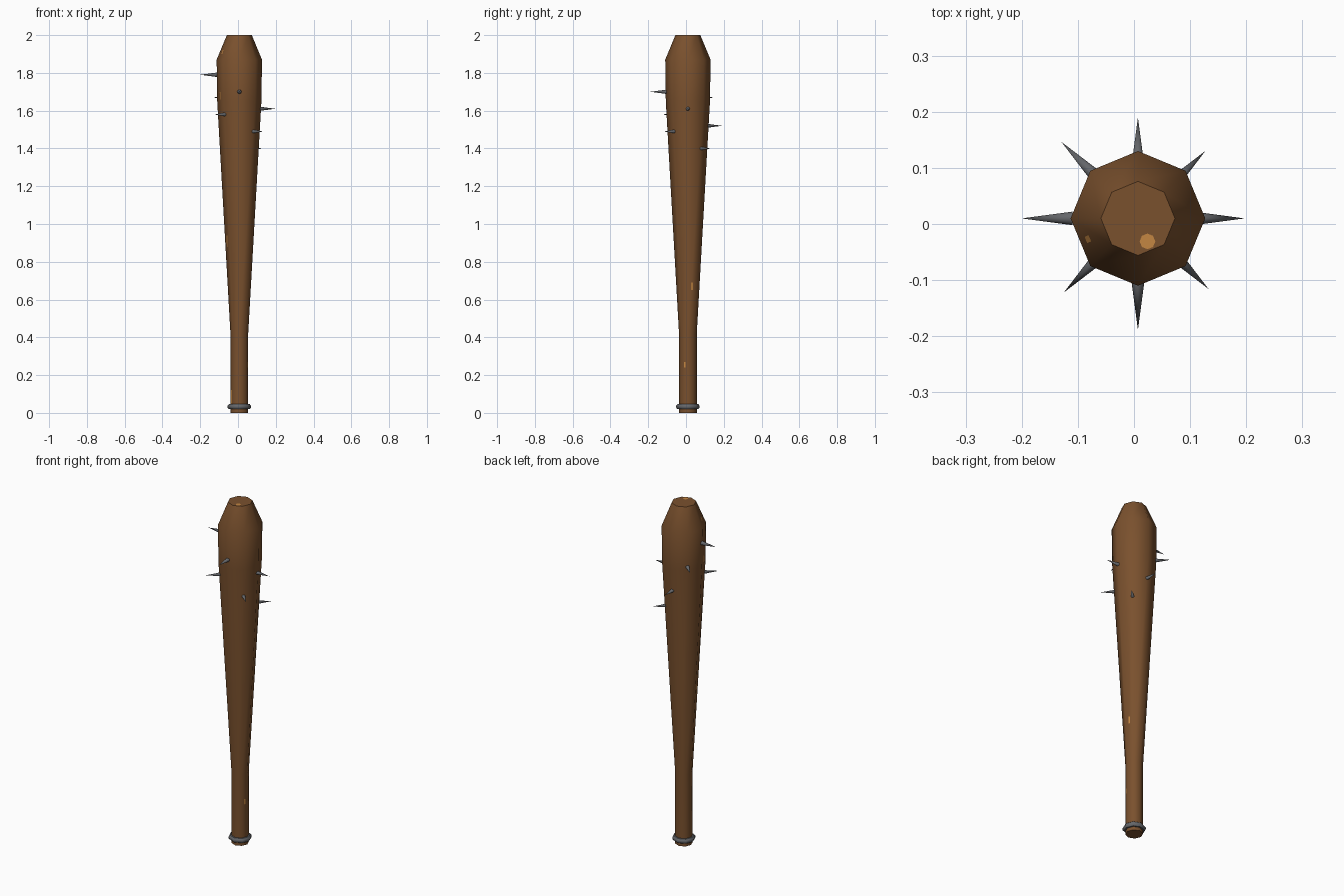
import bpy, bmesh, math
from mathutils import Matrix, Vector

if "Cube" in bpy.data.objects:
    bpy.data.objects.remove(bpy.data.objects["Cube"])

CX, CY = 0.007, 0.01
PROFILE = [(0.047, 0), (0.047, 0.42), (0.117, 1.65), (0.12, 1.87), (0.066, 2.0)]


def material(name, rgb):
    m = bpy.data.materials.new(name)
    m.diffuse_color = (*rgb, 1)
    m.use_nodes = True
    m.node_tree.nodes["Principled BSDF"].inputs["Base Color"].default_value = m.diffuse_color
    return m


wood = material("brown wood", (0.195, 0.082, 0.027))
light_wood = material("light wood", (0.55, 0.24, 0.055))
iron = material("grey iron", (0.13, 0.135, 0.145))


def finish(bm, name, mat, angle):
    bmesh.ops.recalc_face_normals(bm, faces=bm.faces)
    me = bpy.data.meshes.new(name)
    bm.to_mesh(me)
    bm.free()
    me.materials.append(mat)
    ob = bpy.data.objects.new(name, me)
    bpy.context.collection.objects.link(ob)
    bpy.ops.object.select_all(action='DESELECT')
    ob.select_set(True)
    bpy.context.view_layer.objects.active = ob
    bpy.ops.object.shade_smooth_by_angle(angle=math.radians(angle))
    return ob


def lathe(name, profile, mat, sides=8, closed=False, angle=48):
    """Turn a (radius, height) profile around the club axis."""
    bm = bmesh.new()
    rings = []
    for r, z in profile:
        rings.append([bm.verts.new((CX + r * math.cos(2 * math.pi * i / sides),
                                    CY + r * math.sin(2 * math.pi * i / sides), z))
                      for i in range(sides)])
    pairs = list(zip(rings, rings[1:]))
    if closed:
        pairs.append((rings[-1], rings[0]))
    for a, b in pairs:
        for i in range(sides):
            j = (i + 1) % sides
            bm.faces.new((a[i], a[j], b[j], b[i]))
    if not closed:
        bm.faces.new(rings[0])
        bm.faces.new(rings[-1])
    return finish(bm, name, mat, angle)


# Tapered eight-sided club
lathe("club_body", PROFILE, wood)

# Iron ring near the bottom of the grip
lathe("grip_ring", [(0.044, 0.02), (0.055, 0.02), (0.062, 0.028),
                    (0.062, 0.038), (0.055, 0.046), (0.044, 0.046)],
      iron, closed=True)


def radius(z):
    for (r0, z0), (r1, z1) in zip(PROFILE, PROFILE[1:]):
        if z <= z1:
            return r0 + (r1 - r0) * (z - z0) / (z1 - z0)


def worn_streak(name, deg, z0, z1, width):
    """Thin light streak lying on the flat side of the club facing deg."""
    a = math.radians(deg)
    d, t = Vector((math.cos(a), math.sin(a), 0)), Vector((-math.sin(a), math.cos(a), 0))
    bm = bmesh.new()
    vs = []
    for z, s in ((z0, -1), (z0, 1), (z1, 1), (z1, -1)):
        p = d * (radius(z) * math.cos(math.pi / 8) + 0.001) + t * s * width / 2
        vs.append(bm.verts.new((CX + p.x, CY + p.y, z)))
    bm.faces.new(vs)
    finish(bm, name, light_wood, 30)


# Worn light streaks on the sides and a patch on the top
for n, (deg, z0, z1, w) in enumerate([(202.5, 0.88, 0.94, 0.012), (202.5, 0.05, 0.12, 0.012),
                                      (337.5, 0.24, 0.27, 0.008), (22.5, 0.65, 0.69, 0.01),
                                      (202.5, 1.66, 1.70, 0.012), (202.5, 1.90, 1.92, 0.012)]):
    worn_streak(f"worn_streak_{n + 1}", deg, z0, z1, w)
bm = bmesh.new()
bmesh.ops.create_circle(bm, cap_ends=True, segments=8, radius=0.014,
                        matrix=Matrix.Translation((0.024, -0.031, 2.0005)))
finish(bm, "worn_top_patch", light_wood, 30)

# Spikes in two spirals: (angle, height, distance of tip from axis)
spikes = [(180, 1.79, 0.207), (270, 1.70, 0.199), (0, 1.61, 0.190), (90, 1.52, 0.180),
          (135, 1.67, 0.193), (225, 1.58, 0.187), (315, 1.49, 0.178), (45, 1.40, 0.170)]
LENGTH = 0.09
for n, (deg, z, tip) in enumerate(spikes):
    a = math.radians(deg)
    d = Vector((math.cos(a), math.sin(a), 0))
    centre = Vector((CX, CY, z)) + d * (tip - LENGTH / 2)
    bm = bmesh.new()
    bmesh.ops.create_cone(bm, cap_ends=True, segments=8, radius1=0.012, radius2=0,
                          depth=LENGTH,
                          matrix=Matrix.Translation(centre) @ d.to_track_quat('Z', 'Y').to_matrix().to_4x4())
    finish(bm, f"spike_{n + 1}", iron, 48)
